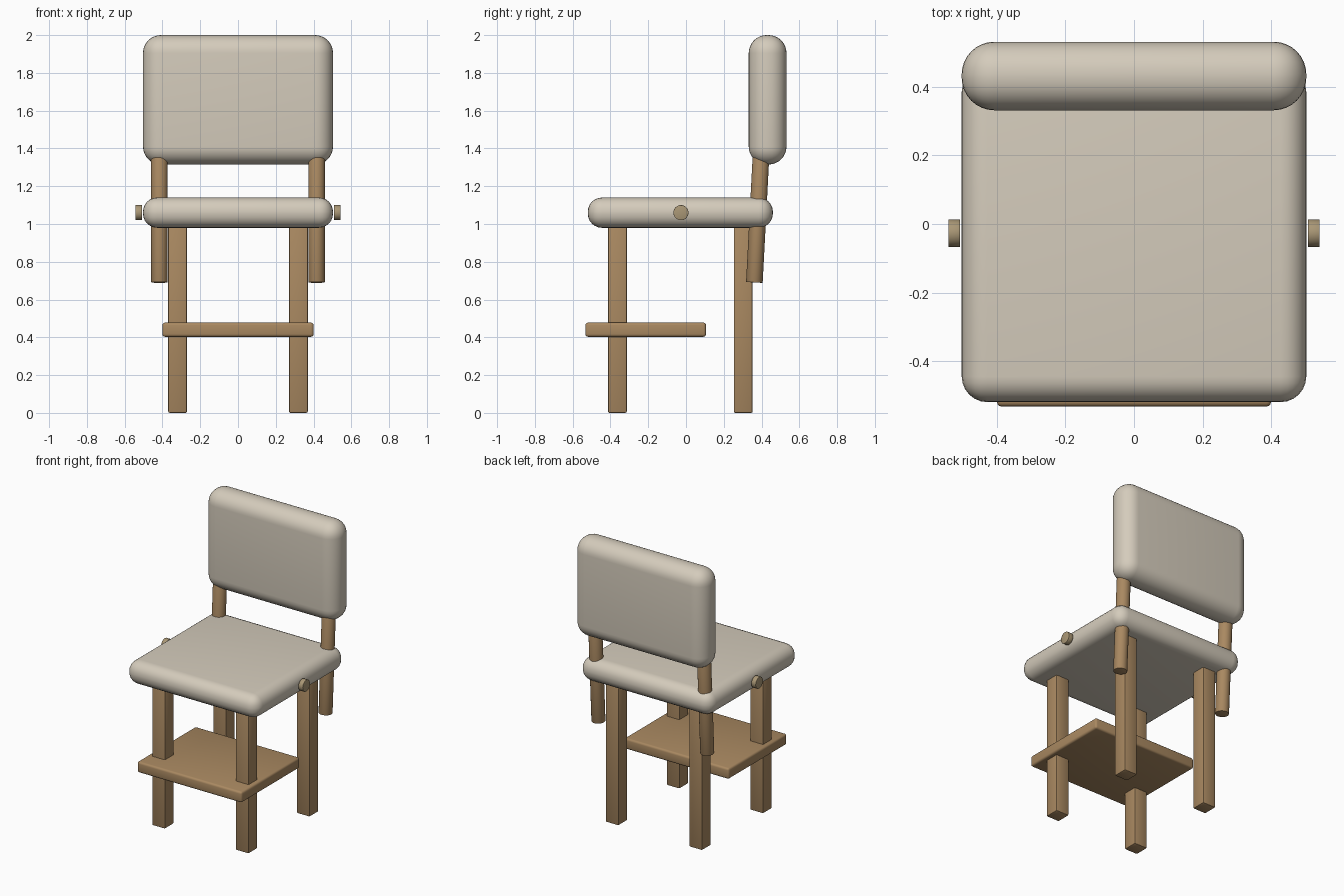
import bpy
from math import pi, radians

if "Cube" in bpy.data.objects:
    bpy.data.objects.remove(bpy.data.objects["Cube"])


def material(name, rgb):
    m = bpy.data.materials.new(name)
    m.diffuse_color = (*rgb, 1)
    m.use_nodes = True
    m.node_tree.nodes["Principled BSDF"].inputs["Base Color"].default_value = m.diffuse_color
    return m


FABRIC = material("fabric", (0.66, 0.60, 0.50))
WOOD = material("wood", (0.40, 0.25, 0.12))
TAN = material("pale_wood", (0.40, 0.31, 0.18))


def finish(ob, name, mat, bevel, segments):
    ob.name = name
    ob.data.materials.append(mat)
    b = ob.modifiers.new("round_edges", 'BEVEL')
    b.width = bevel
    b.segments = segments
    b.limit_method = 'ANGLE'
    b.angle_limit = radians(50)
    bpy.ops.object.modifier_apply(modifier=b.name)
    bpy.ops.object.shade_smooth_by_angle(angle=radians(35))
    return ob


def box(name, lo, hi, mat, bevel, segments):
    center = [(a + b) / 2 for a, b in zip(lo, hi)]
    bpy.ops.mesh.primitive_cube_add(size=1, location=center)
    ob = bpy.context.object
    ob.scale = [b - a for a, b in zip(lo, hi)]
    bpy.ops.object.transform_apply(location=False, rotation=False, scale=True)
    return finish(ob, name, mat, bevel, segments)


def rod(name, center, radius, length, rotation, mat, bevel):
    bpy.ops.mesh.primitive_cylinder_add(vertices=32, radius=radius, depth=length,
                                        location=center, rotation=rotation)
    return finish(bpy.context.object, name, mat, bevel, 2)


# Cushions
box("seat", (-0.503, -0.52, 0.98), (0.503, 0.46, 1.14), FABRIC, 0.075, 6)
box("backrest", (-0.503, 0.332, 1.315), (0.503, 0.532, 2.0), FABRIC, 0.095, 8)

# Footrest board
box("footrest", (-0.4, -0.533, 0.403), (0.4, 0.106, 0.478), WOOD, 0.014, 3)

for side, s in (("left", -1), ("right", 1)):
    # Square legs
    for end, y in (("front", -0.363), ("back", 0.303)):
        x = s * 0.32
        box(f"{end}_{side}_leg", (x - 0.05, y - 0.05, 0), (x + 0.05, y + 0.05, 1.02),
            WOOD, 0.008, 2)
    # Leaning back posts
    rod(f"{side}_back_post", (s * 0.416, 0.381, 1.055), 0.044, 0.73,
        (radians(-3), 0, 0), WOOD, 0.003)
    # Side knobs
    rod(f"{side}_knob", (s * 0.525, -0.027, 1.06), 0.04, 0.034,
        (0, pi / 2, 0), TAN, 0.002)
